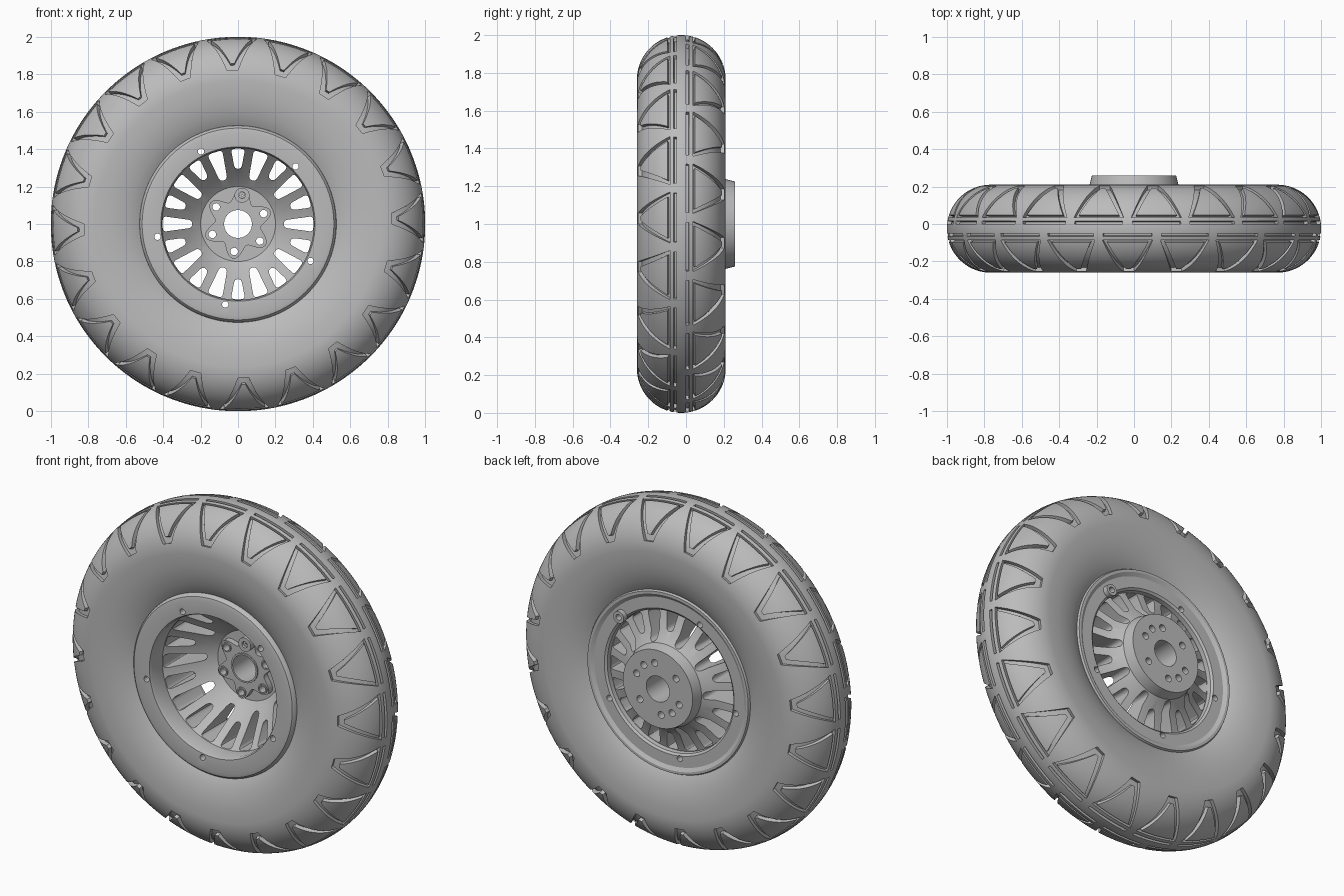
import bpy, bmesh
from math import sin, cos, pi, radians

if "Cube" in bpy.data.objects:
    bpy.data.objects.remove(bpy.data.objects["Cube"])

grey = bpy.data.materials.new("mid_grey")
grey.use_nodes = True
grey.diffuse_color = (0.5, 0.5, 0.5, 1)
grey.node_tree.nodes["Principled BSDF"].inputs["Base Color"].default_value = (0.5, 0.5, 0.5, 1)

MID = -0.025          # tyre centre plane
TUBE, RING = 0.235, 0.765


def polar(r, deg, y):
    return (r * cos(radians(deg)), y, 1 + r * sin(radians(deg)))


def finish(name, bm):
    bmesh.ops.recalc_face_normals(bm, faces=bm.faces)
    mesh = bpy.data.meshes.new(name)
    bm.to_mesh(mesh)
    bm.free()
    mesh.materials.append(grey)
    obj = bpy.data.objects.new(name, mesh)
    bpy.context.collection.objects.link(obj)
    return obj


def strip(bm, rings, closed):
    """Skin a list of equal vertex rings, capped or joined end to end."""
    rings = [[bm.verts.new(p) for p in ring] for ring in rings]
    n = len(rings[0])
    pairs = list(zip(rings, rings[1:])) + ([(rings[-1], rings[0])] if closed else [])
    for a, b in pairs:
        for i in range(n):
            j = (i + 1) % n
            bm.faces.new((a[i], a[j], b[j], b[i]))
    if not closed:
        bm.faces.new(rings[0])
        bm.faces.new(rings[-1])


def lathe(name, profile, steps):
    bm = bmesh.new()
    strip(bm, [[polar(r, 360 * k / steps, y) for r, y in profile] for k in range(steps)], True)
    return finish(name, bm)


def prism(bm, outline, y0, y1):
    strip(bm, [[(x, y, z) for x, z in outline] for y in (y0, y1)], False)


def circle(r, deg, radius, n=20):
    cx, _, cz = polar(r, deg, 0)
    return [(cx + radius * cos(2 * pi * k / n), cz + radius * sin(2 * pi * k / n)) for k in range(n)]


def cut(target, bm):
    cutter = finish("cutter", bm)
    cutter.hide_render = True
    mod = target.modifiers.new("cut", "BOOLEAN")
    mod.operation, mod.solver, mod.object = "DIFFERENCE", "EXACT", cutter
    bpy.context.view_layer.objects.active = target
    bpy.ops.object.modifier_apply(modifier=mod.name)
    bpy.data.objects.remove(cutter)


def smooth(obj, angle=30):
    bpy.ops.object.select_all(action="DESELECT")
    obj.select_set(True)
    bpy.context.view_layer.objects.active = obj
    bpy.ops.object.shade_smooth_by_angle(angle=radians(angle))


def on_tread(phi, theta, lift):
    """Point on the tyre's rounded crown; phi runs from the centre line to the side."""
    t = TUBE + lift
    return polar(RING + t * cos(radians(phi)), theta, MID + t * sin(radians(phi)))


def groove(bm, a, b, closed):
    strip(bm, [[on_tread(*p, 0.03), on_tread(*p, -0.022), on_tread(*q, -0.022), on_tread(*q, 0.03)]
               for p, q in zip(a, b)], closed)


def sample(corners, n, closed):
    ends = corners[1:] + corners[:1] if closed else corners[1:]
    pts = [(p[0] + (q[0] - p[0]) * k / n, p[1] + (q[1] - p[1]) * k / n)
           for p, q in zip(corners, ends) for k in range(n)]
    return pts if closed else pts + [corners[-1]]


# Tyre: round crown and gently dished side walls
crown = [(RING + TUBE * cos(radians(a)), MID + TUBE * sin(radians(a))) for a in range(-90, 91, 5)]
wall = [(0.70, 0.232), (0.64, 0.224), (0.58, 0.207), (0.54, 0.19), (0.515, 0.175)]
tyre = lathe("tyre", crown + [(r, MID + w) for r, w in wall]
             + [(r, MID - w) for r, w in reversed(wall)], 240)

# Tread: triangular grooves on both shoulders, broken grooves round the middle
bm = bmesh.new()
for side in (-1, 1):
    for k in range(20):
        t = 2 + 18 * k + (0 if side < 0 else 9)
        loops = []
        for base, tip, wide, narrow in ((15, 76, 7.8, 2), (18, 67, 6.4, 0.7)):
            corners = [(side * base, t - wide), (side * tip, t - narrow),
                       (side * tip, t + narrow), (side * base, t + wide)]
            loops.append(sample(corners, 9, True))
        groove(bm, *loops, True)
        groove(bm, *[sample([(side * p, t - 7.5), (side * p, t + 7.5)], 10, False) for p in (6, 10)], False)
cut(tyre, bm)
smooth(tyre)

# Rim: flanges, barrel, dished disc and rear hub face in one turned profile
rim = lathe("rim", [
    (0.075, 0.10), (0.20, 0.10), (0.25, 0.06), (0.405, -0.12), (0.405, -0.215), (0.412, -0.23),
    (0.49, -0.235), (0.512, -0.23), (0.523, -0.218), (0.527, -0.20), (0.527, 0.155), (0.52, 0.168),
    (0.505, 0.168), (0.485, 0.155), (0.42, 0.155), (0.408, 0.145), (0.405, 0.12),
    (0.30, 0.15), (0.24, 0.20), (0.225, 0.26), (0.075, 0.26)], 120)


def slot(deg, r0, r1, h0, h1, corner=0.022):
    """Tapered slot outline with rounded corners."""
    pts = [(r0, -h0), (r1, -h1), (r1, h1), (r0, h0)]
    out = []
    for i, (u, v) in enumerate(pts):
        ends = []
        for w in (pts[i - 1], pts[(i + 1) % 4]):
            d = ((w[0] - u) ** 2 + (w[1] - v) ** 2) ** 0.5
            f = min(corner, d * 0.45) / d
            ends.append((u + (w[0] - u) * f, v + (w[1] - v) * f))
        for s in (0, 0.25, 0.5, 0.75, 1):
            out.append(tuple((1 - s) ** 2 * ends[0][c] + 2 * s * (1 - s) * (u, v)[c] + s * s * ends[1][c]
                             for c in (0, 1)))
    ca, sa = cos(radians(deg)), sin(radians(deg))
    return [(u * ca - v * sa, 1 + u * sa + v * ca) for u, v in out]


# Openings between the forked spokes, flange holes and hub bolt holes
bm = bmesh.new()
for k in range(10):
    prism(bm, slot(108 + 36 * k, 0.245, 0.402, 0.02, 0.042), -0.3, 0.3)
    prism(bm, slot(90 + 36 * k, 0.295, 0.402, 0.018, 0.038), -0.3, 0.3)
for k in range(5):
    prism(bm, circle(0.435, 45 + 72 * k, 0.017), -0.3, 0.3)
for k in range(6):
    prism(bm, circle(0.148, 82 + 60 * k, 0.02), 0, 0.3)
for deg in (52, 232):
    prism(bm, circle(0.148, deg, 0.02), 0.2, 0.3)
cut(rim, bm)
smooth(rim)

# Six-lobed hub cap at the bottom of the dish
bm = bmesh.new()
lobes = []
for k in range(96):
    deg = 360 * k / 96
    r = 0.155 + 0.032 * cos(radians(6 * (deg - 82)))
    x, _, z = polar(r, deg, 0)
    lobes.append((x, z))
prism(bm, lobes, 0.065, 0.105)
cap = finish("hub_cap", bm)
bm = bmesh.new()
prism(bm, circle(0, 0, 0.075, 48), 0, 0.2)
for k in range(6):
    prism(bm, circle(0.148, 82 + 60 * k, 0.02), 0, 0.2)
cut(cap, bm)
smooth(cap)


def collar(name, r, deg, inner, outer, y0, y1):
    obj = lathe(name, [(inner, y0), (outer, y0), (outer, y1), (inner, y1)], 24)
    x, _, z = polar(r, deg, 0)
    obj.location = (x, 0, z - 1)
    smooth(obj)


# Raised collars round the bolt holes, the lock bolt and the rear valve seat
for k in range(1, 6):
    collar("bolt_collar", 0.148, 82 + 60 * k, 0.02, 0.028, 0.057, 0.07)
collar("lock_bolt", 0.155, 82, 0.018, 0.04, 0.03, 0.07)
collar("lock_bolt_core", 0.155, 82, 0.004, 0.017, 0.045, 0.11)
collar("valve_seat", 0.435, 45, 0.017, 0.034, 0.15, 0.185)
collar("bore_lip", 0, 0, 0.075, 0.085, 0.057, 0.07)
